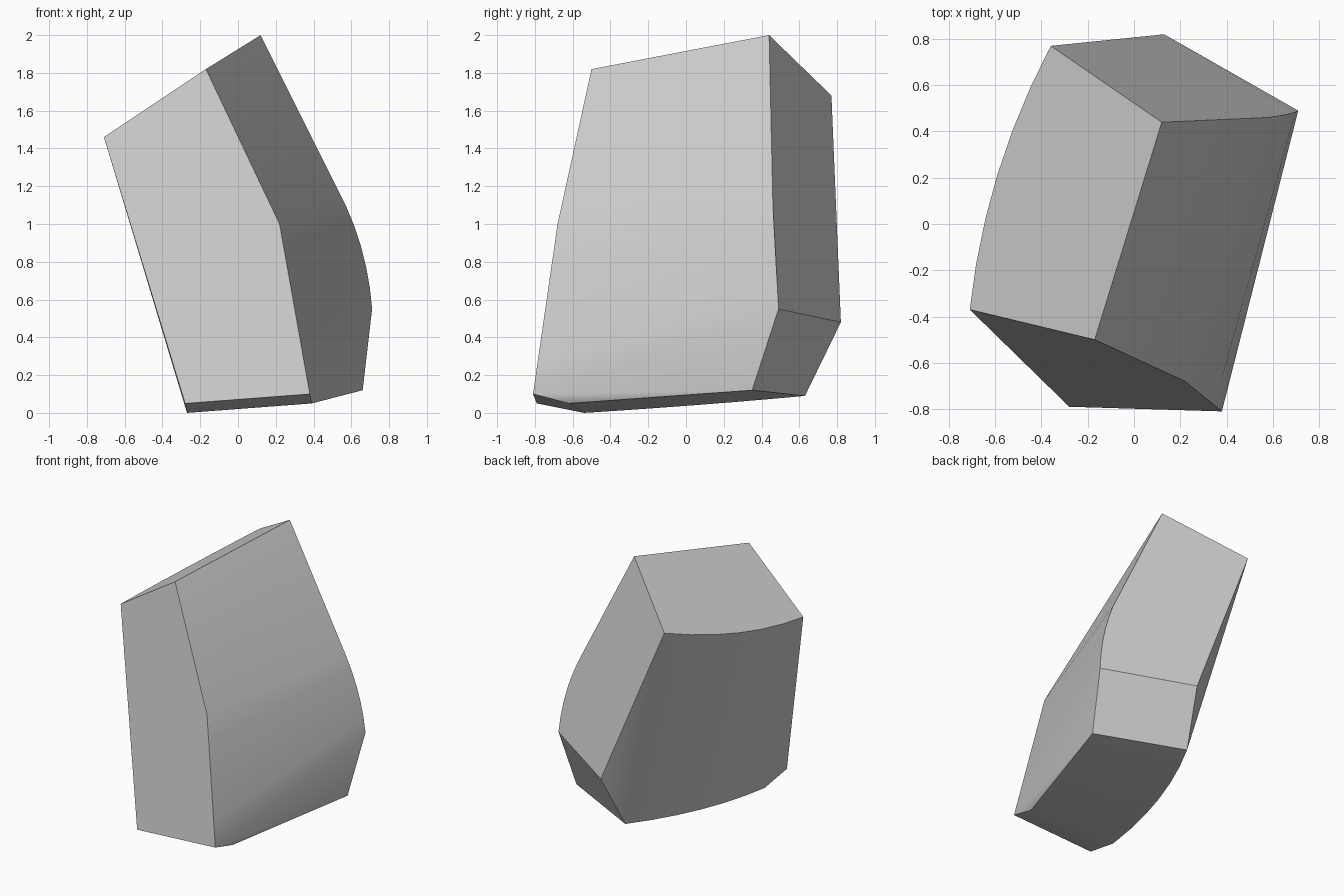
import bpy
import bmesh
import math
from mathutils import Vector

cube = bpy.data.objects.get("Cube")
if cube:
    bpy.data.objects.remove(cube, do_unlink=True)


def make_material(name, colour):
    mat = bpy.data.materials.new(name)
    mat.use_nodes = True
    mat.diffuse_color = colour
    bsdf = next(n for n in mat.node_tree.nodes if n.type == "BSDF_PRINCIPLED")
    bsdf.inputs["Base Color"].default_value = colour
    return mat


# Named corners of the chipped stone block
corners = {
    "top_back_right": (0.12, 0.44, 2.0),
    "top_front_right": (-0.17, -0.5, 1.82),
    "top_front_left": (-0.71, -0.37, 1.46),
    "top_back_left": (-0.36, 0.77, 1.68),
    "waist_front": (0.22, -0.68, 1.0),
    "waist_back": (0.57, 0.46, 1.1),
    "hip_right": (0.71, 0.49, 0.55),
    "hip_back": (0.13, 0.82, 0.48),
    "toe_right": (0.38, -0.81, 0.1),
    "toe_left": (-0.28, -0.79, 0.05),
    "base_front_right": (0.39, -0.62, 0.05),
    "base_front_left": (-0.27, -0.54, 0),
    "base_back_right": (0.66, 0.35, 0.12),
    "base_back_left": (0.06, 0.63, 0.09),
}

bm = bmesh.new()
vert = {name: bm.verts.new(co) for name, co in corners.items()}


def bowed_edge(start, end, bulge, steps):
    """Row of vertices from one corner to another, bowed sideways."""
    a, b = vert[start], vert[end]
    row = [a]
    for i in range(1, steps):
        t = i / steps
        row.append(bm.verts.new(a.co.lerp(b.co, t) + Vector(bulge) * 4 * t * (1 - t)))
    return row + [b]


def face(*parts):
    """Face through corner names and rows of vertices."""
    loop = []
    for part in parts:
        loop += [vert[part]] if isinstance(part, str) else part
    bm.faces.new(loop)


def strip(row_a, row_b):
    for i in range(len(row_a) - 1):
        bm.faces.new((row_a[i], row_a[i + 1], row_b[i + 1], row_b[i]))


# Curved rims
left_top = bowed_edge("top_front_left", "top_back_left", (-0.055, 0.015, -0.037), 6)
left_base = bowed_edge("base_front_left", "base_back_left", (-0.062, 0.017, -0.003), 6)
right_back = bowed_edge("waist_back", "hip_right", (0.025, 0, 0.005), 5)
right_front = bowed_edge("waist_front", "toe_right", (0, 0, 0), 5)

# Top and front faces
face("top_back_right", "top_front_right", left_top)
face("top_front_right", "top_front_left", "toe_left", right_front[::-1])

# Right side: flat upper slope, rolled lower slope, corner chip
face("top_back_right", "top_front_right", "waist_front", "waist_back")
strip(right_front, right_back)
face("toe_right", "hip_right", "base_back_right")

# Back faces
face("top_back_right", "top_back_left", "hip_back", right_back[::-1])
face("hip_back", "hip_right", "base_back_right", "base_back_left")

# Left side: rounded wall with a chip at each end
strip(left_top, left_base)
face("top_front_left", "toe_left", "base_front_left")
face("top_back_left", "hip_back", "base_back_left")

# Underside
face("base_front_right", "base_back_right", left_base[::-1])
face("toe_right", "base_front_right", "base_front_left", "toe_left")
face("toe_right", "base_front_right", "base_back_right")

bmesh.ops.recalc_face_normals(bm, faces=bm.faces)
mesh = bpy.data.meshes.new("stone_block")
bm.to_mesh(mesh)
bm.free()

stone = bpy.data.objects.new("stone_block", mesh)
bpy.context.collection.objects.link(stone)
mesh.materials.append(make_material("stone_grey", (0.6, 0.6, 0.6, 1)))

# Soft rolls, crisp edges
bpy.ops.object.select_all(action="DESELECT")
stone.select_set(True)
bpy.context.view_layer.objects.active = stone
bpy.ops.object.shade_smooth_by_angle(angle=math.radians(35))
